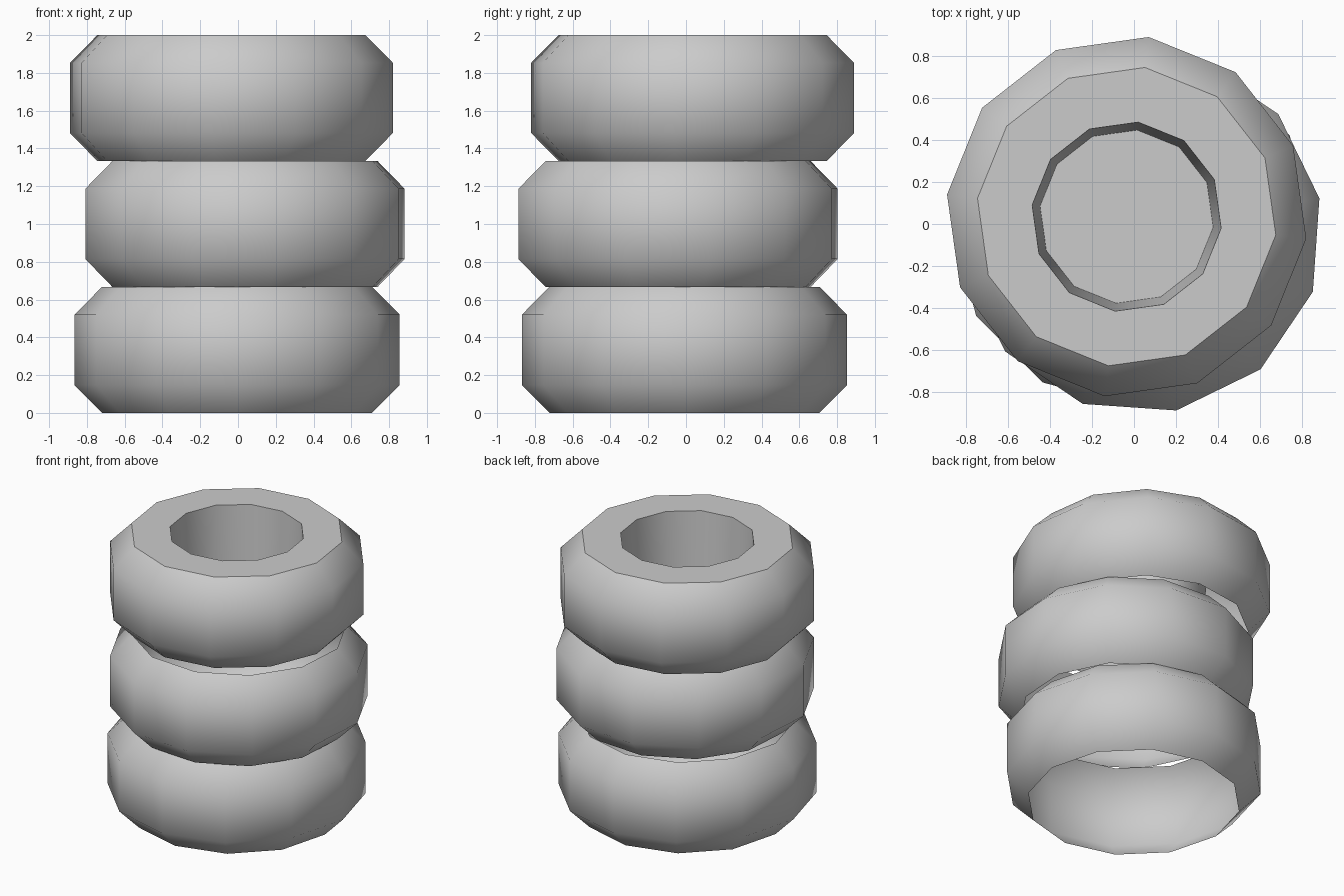
import bpy, math

if "Cube" in bpy.data.objects:
    bpy.data.objects.remove(bpy.data.objects["Cube"])

SIDES = 12
TYRE_H = 2 / 3

rubber = bpy.data.materials.new("light_grey")
rubber.diffuse_color = (0.6, 0.6, 0.6, 1)
rubber.use_nodes = True
rubber.node_tree.nodes["Principled BSDF"].inputs["Base Color"].default_value = rubber.diffuse_color


def lathe(name, profile, center, turn, smooth=True, cap_last=False):
    """Spin a (radius, z) profile, listed top to bottom on an outer face."""
    verts, faces = [], []
    for r, z in profile:
        for i in range(SIDES):
            a = math.radians(turn) + math.tau * i / SIDES
            verts.append((center[0] + r * math.cos(a), center[1] + r * math.sin(a), z))
    for k in range(len(profile) - 1):
        for i in range(SIDES):
            j = (i + 1) % SIDES
            a, b = k * SIDES, (k + 1) * SIDES
            faces.append((a + j, a + i, b + i, b + j))
    if cap_last:
        b = (len(profile) - 1) * SIDES
        faces = [tuple(range(b, b + SIDES))]
    mesh = bpy.data.meshes.new(name)
    mesh.from_pydata(verts, [], faces)
    mesh.materials.append(rubber)
    for p in mesh.polygons:
        p.use_smooth = smooth
    obj = bpy.data.objects.new(name, mesh)
    bpy.context.collection.objects.link(obj)
    return obj


# Three stacked tyres, each shifted and turned a little
tyres = [
    ("bottom_tyre", (-0.005, -0.008), 0),
    ("middle_tyre", (0.037, -0.042), 11),
    ("top_tyre", (-0.035, 0.035), 23),
]
for n, (name, center, turn) in enumerate(tyres):
    z = n * TYRE_H
    lathe(name, [(0.715, z + TYRE_H), (0.861, z + 0.52), (0.861, z + 0.148), (0.715, z)],
          center, turn)

# Flat upper sidewall, tapered hole and its floor on the top tyre
name, center, turn = tyres[-1]
lathe("top_sidewall", [(0.453, 2), (0.715, 2)], center, turn, smooth=False)
lathe("hole_wall", [(0.415, 1.34), (0.453, 2)], center, turn)
lathe("hole_floor", [(0.415, 1.34)], center, turn, smooth=False, cap_last=True)
